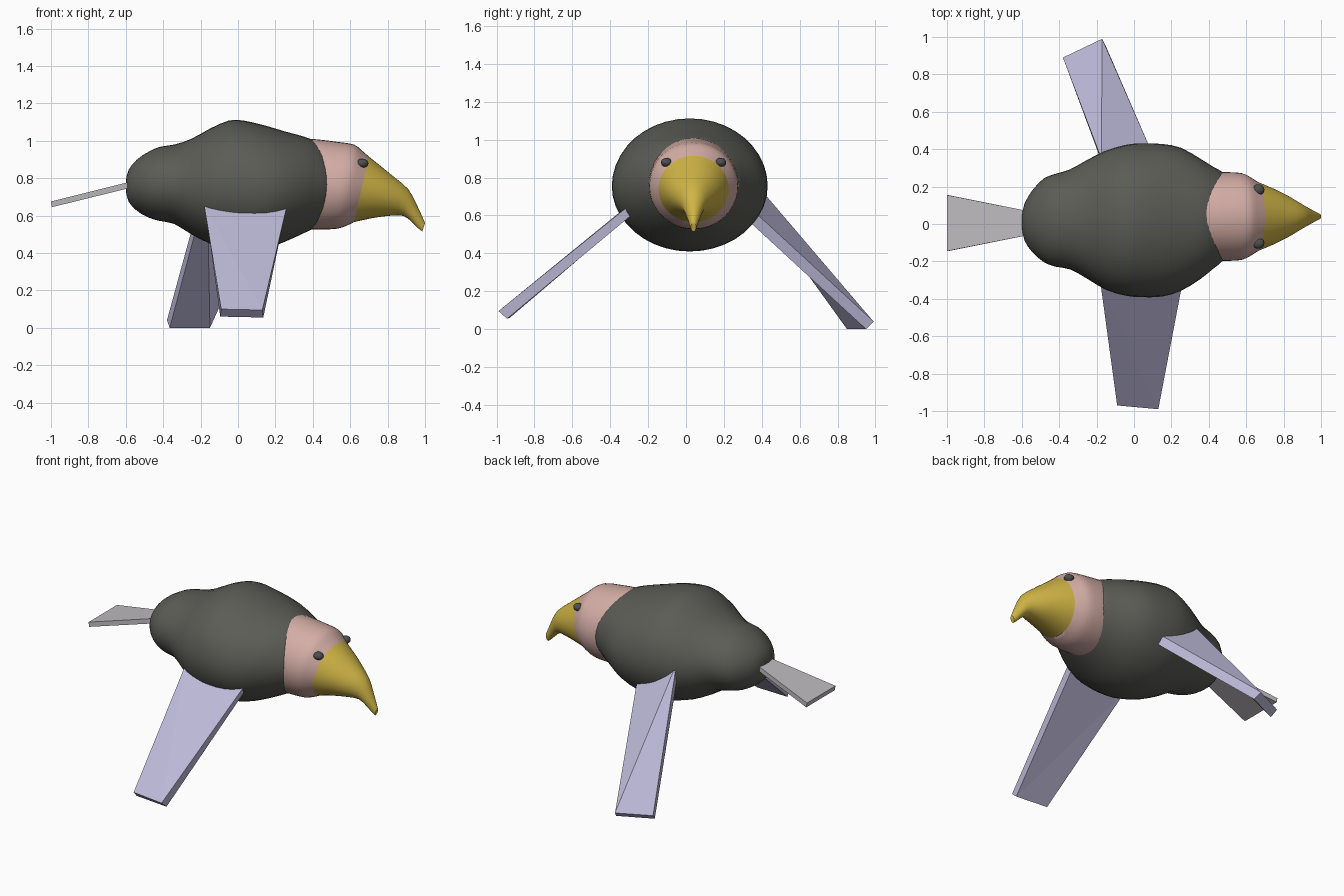
import bpy, bmesh, math
from mathutils import Vector

old = bpy.data.objects.get("Cube")
if old:
    bpy.data.objects.remove(old, do_unlink=True)


def material(name, rgb):
    m = bpy.data.materials.new(name)
    m.use_nodes = True
    m.diffuse_color = (*rgb, 1)
    m.node_tree.nodes["Principled BSDF"].inputs["Base Color"].default_value = (*rgb, 1)
    return m


DARK = material("charcoal feathers", (0.105, 0.107, 0.092))
PINK = material("pink skin", (0.66, 0.42, 0.38))
YELLOW = material("yellow beak", (0.63, 0.46, 0.06))
LILAC = material("lilac wing", (0.51, 0.49, 0.69))
GREY = material("grey tail", (0.52, 0.50, 0.53))
BLACK = material("dark eye", (0.075, 0.08, 0.078))


def finish(name, bm, mat, smooth):
    bmesh.ops.recalc_face_normals(bm, faces=bm.faces)
    me = bpy.data.meshes.new(name)
    bm.to_mesh(me)
    bm.free()
    me.materials.append(mat)
    ob = bpy.data.objects.new(name, me)
    bpy.context.collection.objects.link(ob)
    if smooth:
        bpy.ops.object.select_all(action='DESELECT')
        ob.select_set(True)
        bpy.context.view_layer.objects.active = ob
        bpy.ops.object.shade_smooth_by_angle(angle=math.radians(50))
    return ob


def spline(rows, steps):
    """Smooth in-between rows through the given sections."""
    out = []
    for i in range(len(rows) - 1):
        p = [rows[max(i - 1, 0)], rows[i], rows[i + 1], rows[min(i + 2, len(rows) - 1)]]
        for s in range(steps):
            t = s / steps
            out.append([0.5 * (2 * b + (c - a) * t + (2 * a - 5 * b + 4 * c - d) * t * t
                               + (3 * b - a - 3 * c + d) * t ** 3) for a, b, c, d in zip(*p)])
    return out + [list(rows[-1])]


def loft(name, rows, mat, steps=2, n=40):
    """Elliptical sections: top x, top z, bottom x, bottom z, half width, centre y."""
    bm = bmesh.new()
    rings = []
    for xt, zt, xb, zb, hw, cy in spline(rows, steps):
        ring = []
        for k in range(n):
            a = 2 * math.pi * k / n
            u = (1 + math.sin(a)) / 2
            ring.append(bm.verts.new((xb + (xt - xb) * u, cy + hw * math.cos(a), zb + (zt - zb) * u)))
        rings.append(ring)
    for r, s in zip(rings, rings[1:]):
        for k in range(n):
            j = (k + 1) % n
            bm.faces.new((r[k], r[j], s[j], s[k]))
    bm.faces.new(rings[0])
    bm.faces.new(rings[-1])
    return finish(name, bm, mat, True)


def slab(name, top, bottom, mat):
    """Flat panel; corners run root back, root front, tip front, tip back."""
    bm = bmesh.new()
    t = [bm.verts.new(p) for p in top]
    b = [bm.verts.new(p) for p in bottom]
    for q in (t, b):
        bm.faces.new((q[0], q[1], q[2]))
        bm.faces.new((q[0], q[2], q[3]))
    for i in range(4):
        j = (i + 1) % 4
        bm.faces.new((t[i], t[j], b[j], b[i]))
    return finish(name, bm, mat, False)


# Body: x, top z, bottom z, half width, centre y
body = [(-0.60, 0.785, 0.735, 0.03, 0.01), (-0.585, 0.845, 0.675, 0.10, 0.01),
        (-0.54, 0.90, 0.625, 0.17, 0.015), (-0.48, 0.94, 0.59, 0.225, 0.02),
        (-0.42, 0.967, 0.572, 0.248, 0.02), (-0.34, 0.98, 0.555, 0.268, 0.025),
        (-0.25, 1.01, 0.50, 0.318, 0.025), (-0.15, 1.065, 0.45, 0.372, 0.02),
        (-0.05, 1.108, 0.42, 0.402, 0.02), (0.03, 1.108, 0.41, 0.411, 0.02),
        (0.15, 1.08, 0.425, 0.408, 0.02), (0.25, 1.05, 0.46, 0.383, 0.025),
        (0.35, 1.023, 0.505, 0.325, 0.027), (0.42, 0.995, 0.54, 0.275, 0.033),
        (0.48, 0.95, 0.58, 0.232, 0.04), (0.53, 0.88, 0.65, 0.16, 0.04)]
loft("body", [(x, t, x, b, w, y) for x, t, b, w, y in body], DARK)

# Head sleeve and hooked beak share the slanted seam
CY = 0.04
seam = (0.70, 0.915, 0.62, 0.565, 0.185, CY)
loft("head", [(0.36, 1.01, 0.36, 0.53, 0.22, CY), (0.42, 1.008, 0.40, 0.525, 0.235, CY),
              (0.54, 0.993, 0.47, 0.526, 0.237, CY), (0.62, 0.98, 0.53, 0.53, 0.232, CY),
              (0.66, 0.95, 0.575, 0.543, 0.212, CY), seam], PINK)
loft("beak", [seam, (0.76, 0.867, 0.72, 0.587, 0.152, CY), (0.83, 0.81, 0.82, 0.60, 0.11, CY),
              (0.91, 0.742, 0.885, 0.598, 0.066, CY), (0.955, 0.66, 0.93, 0.565, 0.04, CY),
              (0.985, 0.595, 0.96, 0.535, 0.024, CY), (1.0, 0.56, 0.985, 0.515, 0.014, CY)], YELLOW)

# Eyes
for name, side in (("eye_right", -1), ("eye_left", 1)):
    bm = bmesh.new()
    bmesh.ops.create_uvsphere(bm, u_segments=20, v_segments=12, radius=1)
    for v in bm.verts:
        v.co = Vector((v.co.x * 0.032, v.co.y * 0.029, v.co.z * 0.024)) + \
            Vector((0.665, CY + side * 0.143, 0.88))
    finish(name, bm, BLACK, True)

# Wings, one level and one swept back with a twist
slab("wing_right",
     [(-0.18, -0.31, 0.65), (0.26, -0.31, 0.645), (0.13, -0.99, 0.095), (-0.09, -0.97, 0.10)],
     [(-0.17, -0.29, 0.605), (0.25, -0.29, 0.60), (0.135, -0.945, 0.055), (-0.095, -0.93, 0.06)], LILAC)
slab("wing_left",
     [(-0.175, 0.35, 0.79), (0.11, 0.35, 0.63), (-0.17, 0.99, 0.04), (-0.38, 0.89, 0.04)],
     [(-0.165, 0.31, 0.75), (0.12, 0.31, 0.59), (-0.15, 0.95, 0.0), (-0.365, 0.85, 0.0)], LILAC)

# Tail fan
slab("tail",
     [(-0.52, 0.06, 0.795), (-0.52, -0.05, 0.795), (-1.0, -0.145, 0.675), (-1.0, 0.155, 0.675)],
     [(-0.52, 0.06, 0.762), (-0.52, -0.05, 0.762), (-0.995, -0.145, 0.645), (-0.995, 0.155, 0.645)], GREY)
